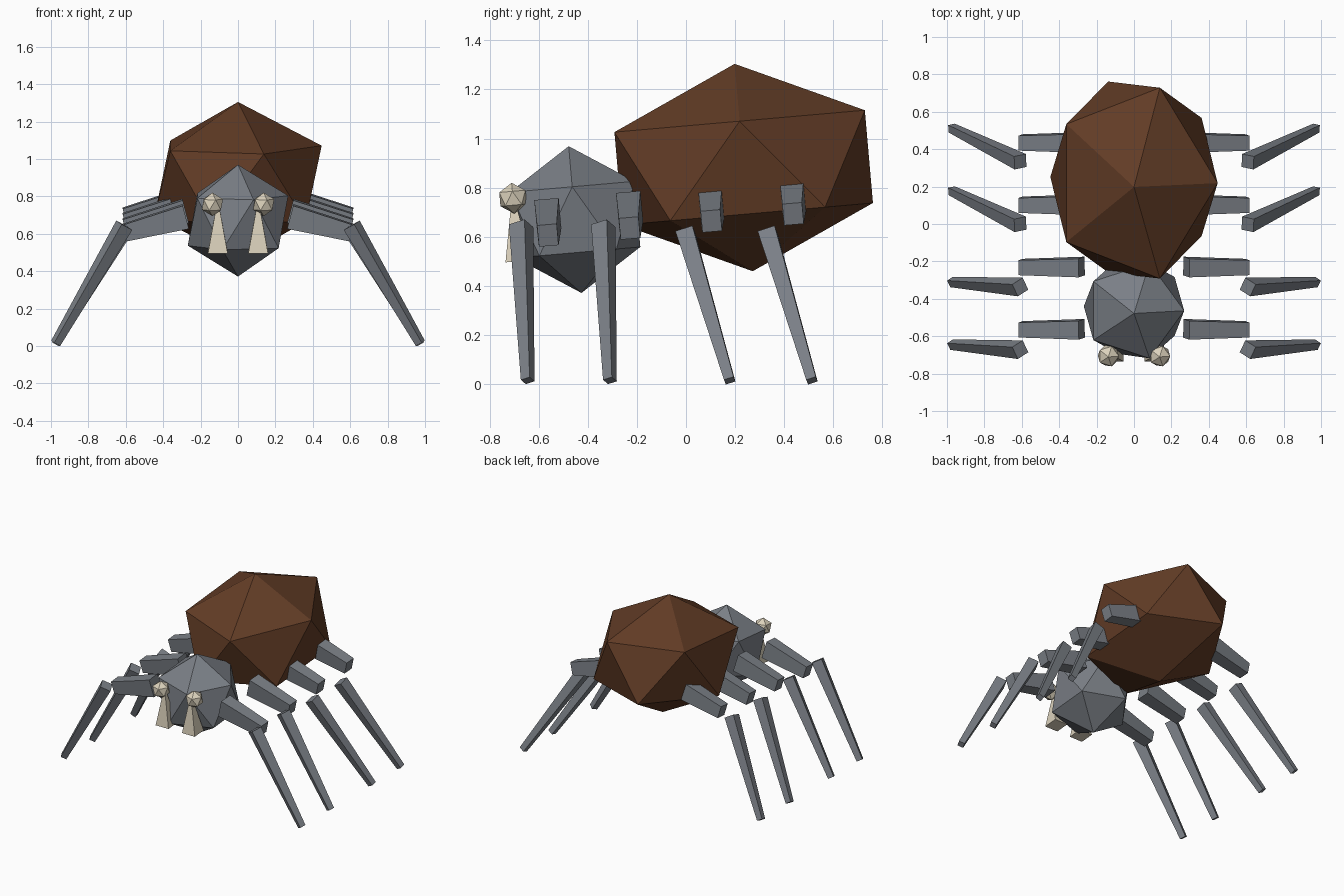
import bpy, bmesh, math
from mathutils import Vector, Matrix

if "Cube" in bpy.data.objects:
    bpy.data.objects.remove(bpy.data.objects["Cube"], do_unlink=True)


def material(name, rgb):
    mat = bpy.data.materials.new(name)
    mat.use_nodes = True
    mat.diffuse_color = (*rgb, 1)
    mat.node_tree.nodes["Principled BSDF"].inputs["Base Color"].default_value = (*rgb, 1)
    return mat


brown = material("dark brown", (0.122, 0.045, 0.019))
grey = material("slate grey", (0.195, 0.212, 0.238))
cream = material("bone cream", (0.71, 0.64, 0.5))
TILT = math.radians(5)


def finish(name, bm, mat):
    bmesh.ops.recalc_face_normals(bm, faces=bm.faces[:])
    mesh = bpy.data.meshes.new(name)
    bm.to_mesh(mesh)
    bm.free()
    mesh.materials.append(mat)
    obj = bpy.data.objects.new(name, mesh)
    bpy.context.collection.objects.link(obj)


def faceted_ball(name, centre, radii, mat):
    """Icosahedron, stretched and tipped slightly back."""
    bm = bmesh.new()
    bmesh.ops.create_icosphere(bm, subdivisions=1, radius=1)
    bm.transform(Matrix.Translation(centre) @ Matrix.Rotation(TILT, 4, "X")
                 @ Matrix.Diagonal((*radii, 1)))
    finish(name, bm, mat)


def beam(name, start, end, size_a, size_b, roll, flip, mat):
    """Tapered box from start to end; sizes are (width, height)."""
    start, end = Vector(start), Vector(end)
    d = (end - start).normalized()
    side = Vector((0, 0, 1)).cross(d).normalized()
    up = d.cross(side)
    turn = Matrix.Rotation(roll, 3, d)
    side, up = turn @ side, turn @ up
    bm = bmesh.new()
    rings = []
    for p, (w, h) in ((start, size_a), (end, size_b)):
        ring = []
        for a, b in ((-1, -1), (1, -1), (1, 1), (-1, 1)):
            co = p + side * (a * w / 2) + up * (b * h / 2)
            co.x *= flip
            ring.append(bm.verts.new(co))
        rings.append(ring)
    for ring in rings:
        bm.faces.new(ring)
    for i in range(4):
        j = (i + 1) % 4
        bm.faces.new((rings[0][i], rings[0][j], rings[1][j], rings[1][i]))
    finish(name, bm, mat)


# Body
faceted_ball("abdomen", (0, 0.235, 0.882), (0.5, 0.602, 0.424), brown)
faceted_ball("head", (0, -0.452, 0.67), (0.3, 0.3, 0.3), grey)

for flip, label in ((1, "left"), (-1, "right")):
    # Face
    faceted_ball(f"eye_{label}", (0.137 * flip, -0.705, 0.757), (0.063,) * 3, cream)
    beam(f"fang_{label}", (0.108, -0.683, 0.5), (0.108, -0.705, 0.76),
         (0.105, 0.105), (0.01, 0.01), 0, flip, cream)

    # Four legs per side; the back two pairs sweep rearward
    for i in range(4):
        y, z = -0.563 + 0.333 * i, 0.029 * i
        beam(f"upper_leg_{label}_{i + 1}", (0.28, y, 0.692 + z), (0.606, y, 0.606 + z),
             (0.1, 0.128), (0.08, 0.09), TILT, flip, grey)
        knee_y = -0.672 + 0.335 * i
        sweep, knee_z = (0.027, 0.645) if i < 2 else (0.18, 0.617)
        beam(f"lower_leg_{label}_{i + 1}", (0.608, knee_y, knee_z),
             (0.975, knee_y + sweep, 0.014), (0.073, 0.073), (0.041, 0.041),
             math.radians(33), flip, grey)
